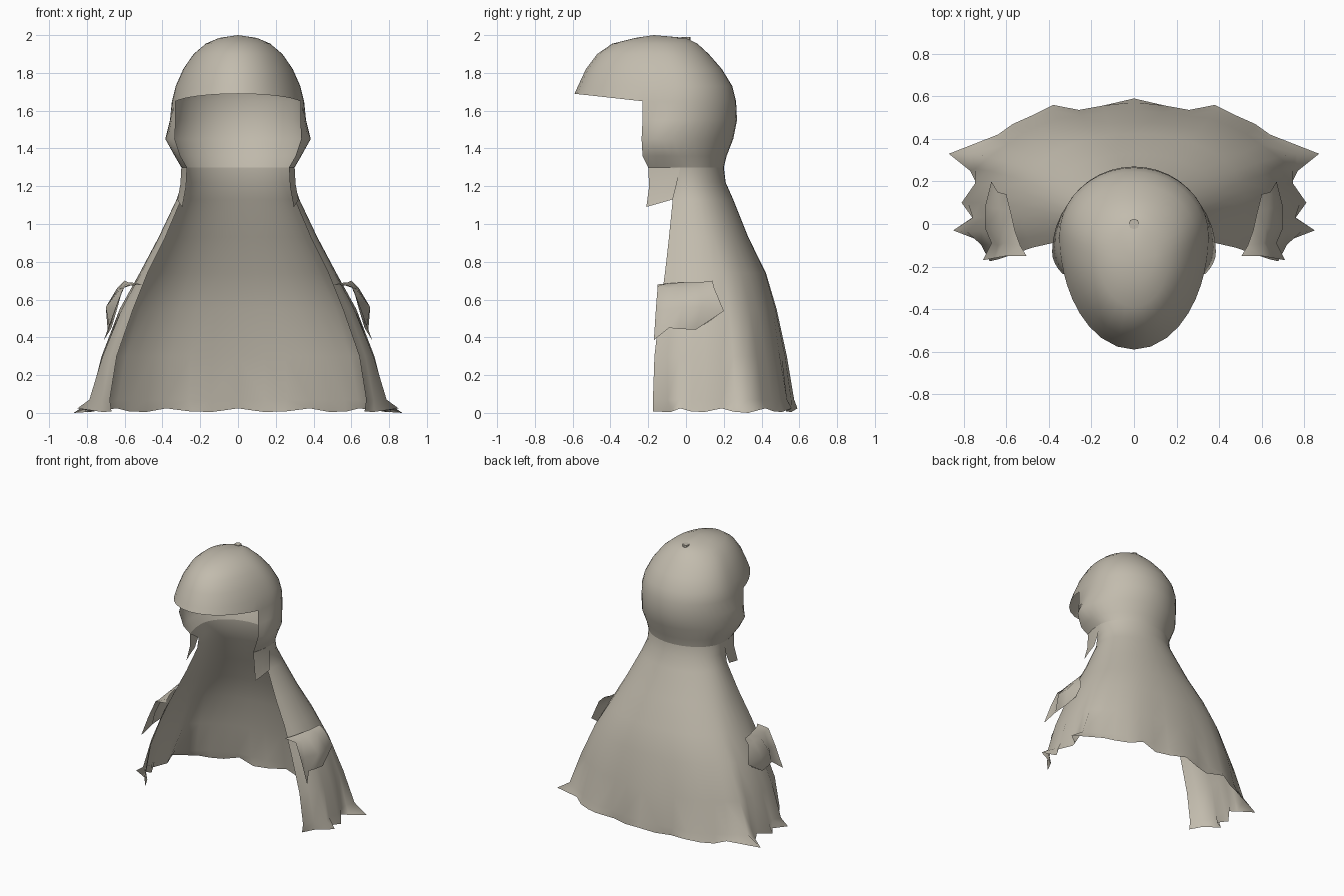
import bpy, bmesh, math

if "Cube" in bpy.data.objects:
    bpy.data.objects.remove(bpy.data.objects["Cube"])

cloth = bpy.data.materials.new("warm grey cloth")
cloth.diffuse_color = (0.54, 0.50, 0.42, 1)
cloth.use_nodes = True
cloth.node_tree.nodes["Principled BSDF"].inputs["Base Color"].default_value = cloth.diffuse_color

BACK = [math.radians(9 * i) for i in range(11)]
BRIM = [math.radians(a) for a in (26, 34, 43, 53, 64, 77, 90)]
RIM_ANGLE = math.asin(1 / 3)


def ring(z, w, ym, yb, yf, xf=None, n=2.0):
    """Half outline from the centre back to the front edge; no xf means closed at the front."""
    pts = [(w * math.sin(a) ** (2 / n), ym + (yb - ym) * max(0, math.cos(a)) ** (2 / n), z)
           for a in BACK]
    if xf is None:
        end, length = RIM_ANGLE, ym - yf
    else:
        end = math.acos(xf / w)
        length = (ym - yf) / math.sin(end)
    angles = [end * i / 4 for i in range(1, 5)] + (BRIM if xf is None else [])
    pts += [(w * math.cos(a), ym - length * math.sin(a), z) for a in angles]
    if xf is None:
        pts[-1] = (0, yf, z)
    return pts


def loft(name, rows, mirror=True):
    """Skin neighbouring rows of points and mirror across x."""
    bm = bmesh.new()
    grid = [[bm.verts.new(p) for p in row] for row in rows]
    for a, b in zip(grid, grid[1:]):
        for c in range(min(len(a), len(b)) - 1):
            bm.faces.new((a[c], a[c + 1], b[c + 1], b[c]))
    bmesh.ops.remove_doubles(bm, verts=bm.verts[:], dist=0.0005)
    me = bpy.data.meshes.new(name)
    bm.to_mesh(me)
    bm.free()
    me.materials.append(cloth)
    me.shade_smooth()
    ob = bpy.data.objects.new(name, me)
    bpy.context.collection.objects.link(ob)
    if mirror:
        ob.modifiers.new("mirror", 'MIRROR')
    return ob


# Hood: closed dome with a long front brim, then open around the face
dome = [ring(*r) for r in (
    (2.0, 0, -.17, -.17, -.17),
    (1.985, .10, -.15, .0, -.27),
    (1.955, .17, -.13, .06, -.39),
    (1.90, .235, -.10, .12, -.47),
    (1.82, .29, -.07, .19, -.53),
    (1.73, .33, -.05, .245, -.572),
    (1.65, .35, -.05, .265, -.59))]
dome[-1] = [(x, y, z + .11 * max(0, -.23 - y)) for x, y, z in dome[-1]]
face_sides = [ring(*r) for r in (
    (1.55, .36, -.08, .27, -.23, .33),
    (1.45, .385, -.13, .25, -.235, .335),
    (1.36, .335, -.08, .215, -.23, .305),
    (1.30, .30, -.03, .20, -.20, .27))]
loft("hood", dome + face_sides)

# Cloak: flares down to a ragged hem, with folds that fade upward
hem = [(0, .59), (.13, .56), (.24, .53), (.38, .56), (.48, .51), (.57, .47), (.64, .42),
       (.87, .33), (.77, .25), (.74, .19), (.81, .10), (.76, .03), (.85, -.03), (.72, -.08),
       (.67, -.175)]
levels = [  # z, half width, widest y, back y, front y, front x, squareness, fold amount
    (1.30, .30, -.03, .20, -.20, .27, 2, 0),
    (1.22, .295, 0, .21, -.08, .28, 2, 0),
    (1.13, .325, .03, .25, -.07, .30, 2, 0),
    (.93, .42, .06, .33, -.09, .385, 2.1, 0),
    (.74, .515, .08, .42, -.11, .475, 2.2, .02),
    (.55, .61, .09, .47, -.135, .545, 2.3, .08),
    (.30, .70, .10, .52, -.165, .635, 2.3, .2),
    (.07, .76, .10, .56, -.175, .685, 2.3, .42)]
rows = []
for *shape, fold in levels:
    rows.append([(x + (h[0] - x) * fold, y + (h[1] - y) * fold, z)
                 for (x, y, z), h in zip(ring(*shape), hem)])
rows.append([(x, y, .012 * (1 + math.cos(i * 2.1)) * (i != 7)) for i, (x, y) in enumerate(hem)])
loft("cloak", rows)

# Pointed flaps hanging from the hood corners
loft("hood_flap", [
    [(.30, -.03, 1.30), (.295, -.12, 1.30), (.27, -.20, 1.30)],
    [(.305, -.05, 1.21), (.295, -.12, 1.20), (.275, -.195, 1.20)],
    [(.32, -.07, 1.13), (.31, -.14, 1.11), (.295, -.21, 1.09)]])

# Sleeve flaps folded out from the cloak sides
loft("sleeve_flap", [
    [(.60, .14, .70), (.58, .06, .69), (.56, -.03, .69), (.535, -.10, .685), (.505, -.15, .68)],
    [(.64, .15, .66), (.63, .07, .66), (.62, -.02, .66), (.61, -.09, .66), (.60, -.15, .67)],
    [(.67, .20, .54), (.70, .08, .56), (.70, -.02, .56), (.64, -.10, .55), (.655, -.16, .54)],
    [(.66, .13, .49), (.69, .05, .44), (.68, -.04, .445), (.67, -.09, .45), (.71, -.17, .385)]])

# Small button on the crown
bpy.ops.mesh.primitive_cylinder_add(vertices=8, radius=.025, depth=.02, location=(0, 0, 1.98))
button = bpy.context.object
button.name = "crown_button"
button.data.materials.append(cloth)
